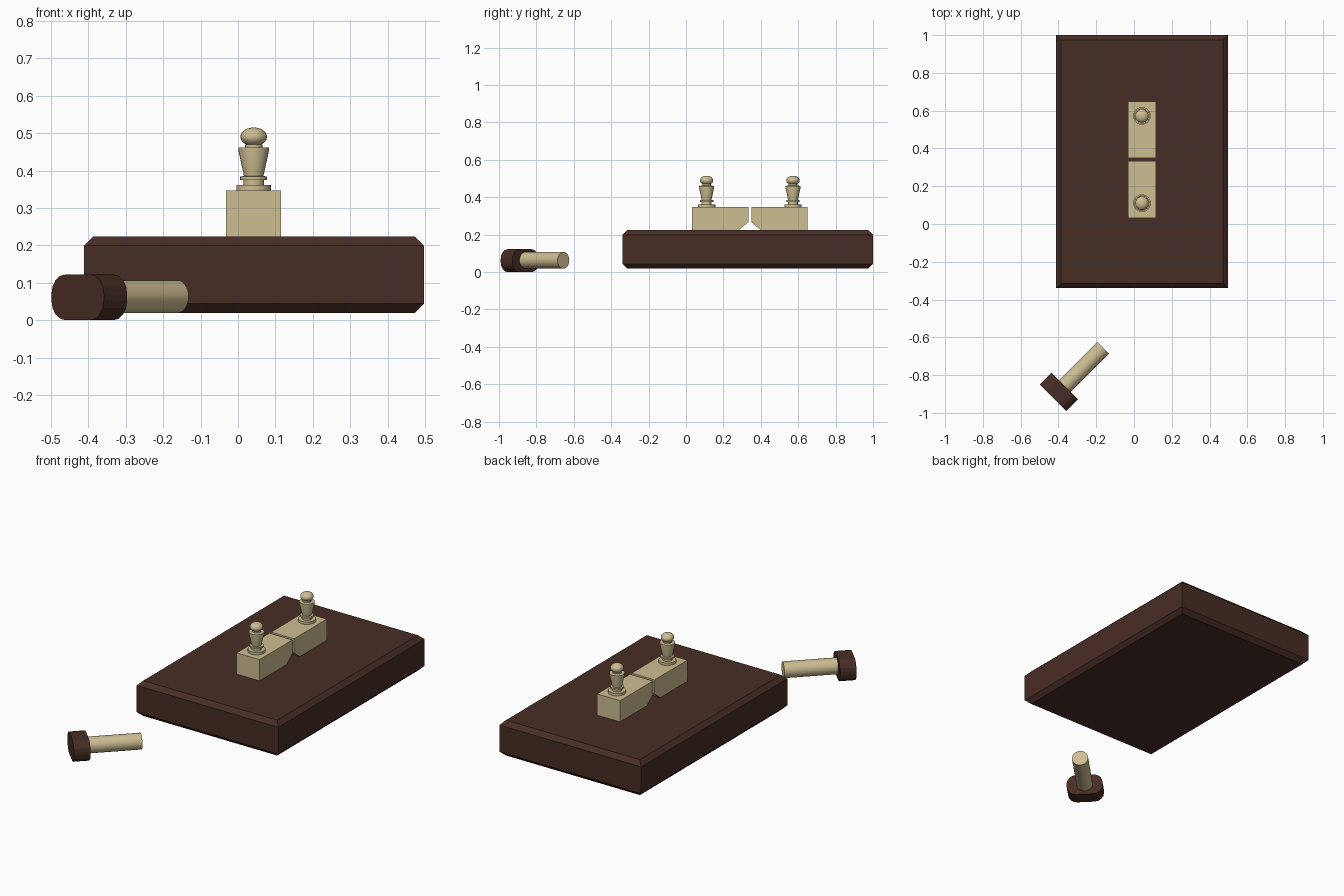
import bpy, bmesh, math
from mathutils import Vector, Matrix

if "Cube" in bpy.data.objects:
    bpy.data.objects.remove(bpy.data.objects["Cube"])


def material(name, rgb):
    m = bpy.data.materials.new(name)
    m.diffuse_color = (*rgb, 1)
    m.use_nodes = True
    m.node_tree.nodes["Principled BSDF"].inputs["Base Color"].default_value = m.diffuse_color
    return m


DARK = material("dark brown wood", (0.064, 0.026, 0.018))
PALE = material("pale wood", (0.61, 0.51, 0.29))


def finish(name, bm, mat, smooth=False):
    bmesh.ops.recalc_face_normals(bm, faces=bm.faces[:])
    me = bpy.data.meshes.new(name)
    bm.to_mesh(me)
    bm.free()
    me.materials.append(mat)
    ob = bpy.data.objects.new(name, me)
    bpy.context.collection.objects.link(ob)
    if smooth:
        bpy.ops.object.select_all(action='DESELECT')
        bpy.context.view_layer.objects.active = ob
        ob.select_set(True)
        bpy.ops.object.shade_smooth_by_angle(angle=math.radians(35))
    return ob


def loft(bm, rings):
    """Skin a list of equal-length point rings and cap both ends."""
    vs = [[bm.verts.new(p) for p in r] for r in rings]
    n = len(vs[0])
    for a, b in zip(vs, vs[1:]):
        for i in range(n):
            j = (i + 1) % n
            bm.faces.new((a[i], a[j], b[j], b[i]))
    bm.faces.new(vs[0][::-1])
    bm.faces.new(vs[-1])


def circle(r, z, n=24):
    return [Vector((r * math.cos(2 * math.pi * i / n),
                    r * math.sin(2 * math.pi * i / n), z)) for i in range(n)]


CX, CY = 0.042, 0.341

# board with chamfered top and bottom edges
X0, X1, Y0, Y1 = -0.412, 0.497, -0.34, 1.0
rings = []
for inset, z in ((0.025, 0.019), (0, 0.044), (0, 0.199), (0.025, 0.224)):
    a, b, c, d = X0 + inset, X1 - inset, Y0 + inset, Y1 - inset
    rings.append([(a, c, z), (b, c, z), (b, d, z), (a, d, z)])
bm = bmesh.new()
loft(bm, rings)
finish("board", bm, DARK)

# turned peg outline: (radius, height)
peg = [(0.0465, 0.345), (0.0465, 0.361), (0.027, 0.361), (0.027, 0.374),
       (0.036, 0.375), (0.036, 0.384), (0.026, 0.385), (0.041, 0.454),
       (0.041, 0.461), (0.023, 0.462), (0.023, 0.470)]

for side, label in ((-1, "front"), (1, "back")):
    # block with its lower inner edge cut away
    profile = [(0.008, 0.347), (0.308, 0.347), (0.308, 0.223),
               (0.061, 0.223), (0.008, 0.266)]
    bm = bmesh.new()
    loft(bm, [[(CX + dx, CY + side * y, z) for y, z in profile]
              for dx in (-0.0735, 0.0735)])
    finish(label + "_block", bm, PALE)

    # turned peg with a flattened ball on top
    bm = bmesh.new()
    loft(bm, [circle(r, z) for r, z in peg])
    bmesh.ops.create_uvsphere(
        bm, u_segments=24, v_segments=12, radius=1,
        matrix=Matrix.Translation((0, 0, 0.490)) @ Matrix.Diagonal((0.0355, 0.0355, 0.025, 1)))
    bmesh.ops.translate(bm, verts=bm.verts[:], vec=(CX, CY + side * 0.231, 0))
    finish(label + "_peg", bm, PALE, True)

# loose mallet: local z runs along the handle, local y is up
u = Vector((1, 1, 0)).normalized()
w = Vector((1, -1, 0)).normalized()
frame = Matrix((w, Vector((0, 0, 1)), u)).transposed().to_4x4()
frame = Matrix.Translation((-0.3975, -0.8895, 0.061)) @ frame

# rounded mallet head
HW, HH, R, SEG = 0.099, 0.061, 0.052, 4
outline = []
for q, (sx, sy) in enumerate(((1, 1), (-1, 1), (-1, -1), (1, -1))):
    for k in range(SEG + 1):
        a = math.pi / 2 * (q + k / SEG)
        outline.append((sx * (HW - R) + R * math.cos(a), sy * (HH - R) + R * math.sin(a)))
bm = bmesh.new()
loft(bm, [[(x, y, z) for x, y in outline] for z in (-0.044, 0.044)])
bm.transform(frame)
finish("mallet_head", bm, DARK)

# mallet handle
bm = bmesh.new()
loft(bm, [circle(0.0445, 0.0), circle(0.0445, 0.331)])
bm.transform(frame @ Matrix.Translation((0, 0.002, 0)))
finish("mallet_handle", bm, PALE, True)
